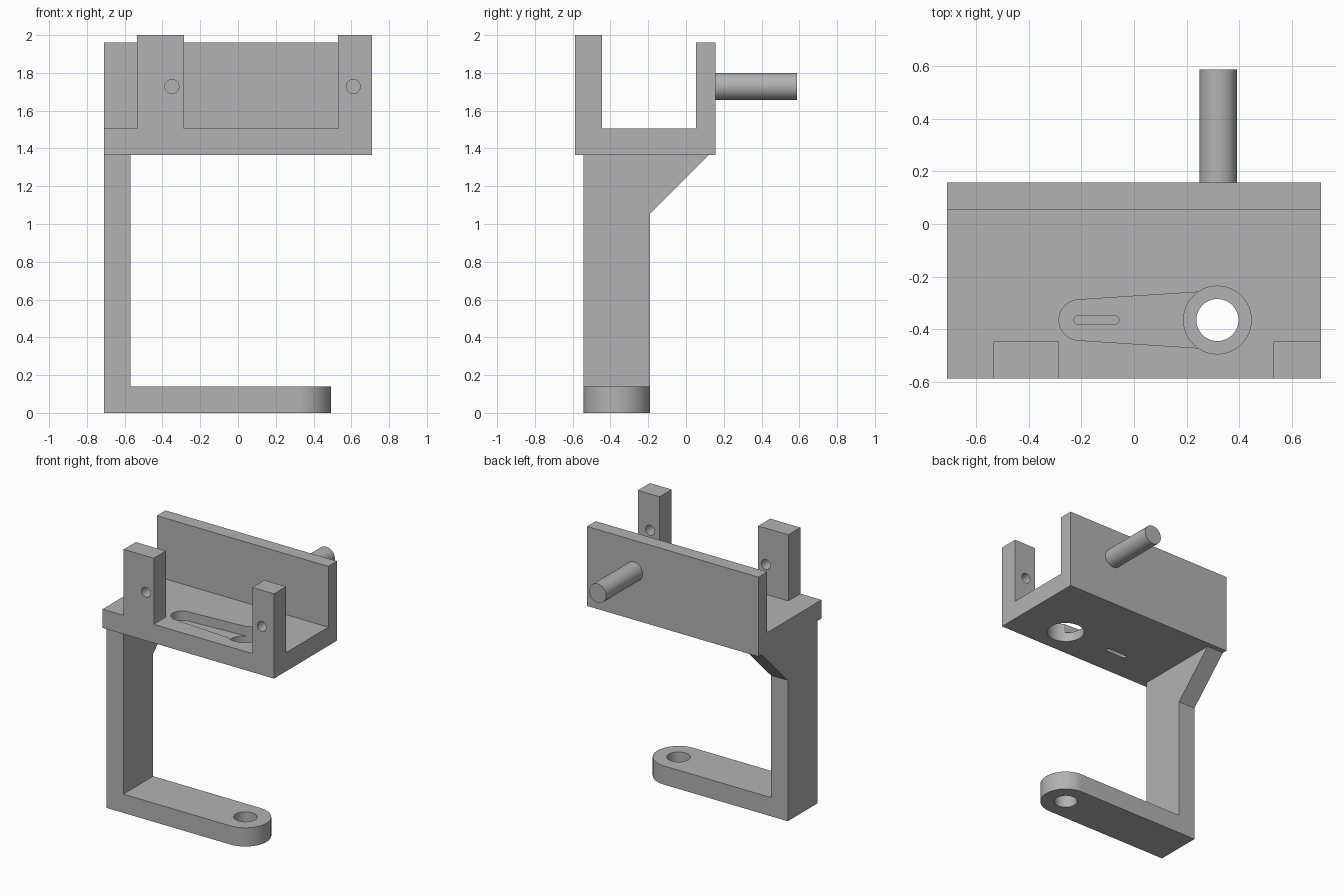
import bpy
import bmesh
from math import cos, sin, pi, radians

cube = bpy.data.objects.get("Cube")
if cube:
    bpy.data.objects.remove(cube, do_unlink=True)

grey = bpy.data.materials.new("plain grey")
grey.use_nodes = True
COLOUR = (0.45, 0.45, 0.45, 1)
grey.diffuse_color = COLOUR
grey.node_tree.nodes["Principled BSDF"].inputs["Base Color"].default_value = COLOUR

# Where each prism outline (u, v) and depth w go
PLACE = {
    "x": lambda u, v, w: (w, u, v),
    "y": lambda u, v, w: (u, w, v),
    "z": lambda u, v, w: (u, v, w),
}


def prism(name, outline, axis, lo, hi):
    """Extrude a closed outline along an axis from lo to hi."""
    bm = bmesh.new()
    face = bm.faces.new([bm.verts.new(PLACE[axis](u, v, lo)) for u, v in outline])
    top = bmesh.ops.extrude_face_region(bm, geom=[face])["geom"]
    for vert in top:
        if isinstance(vert, bmesh.types.BMVert):
            vert.co["xyz".index(axis)] = hi
    bmesh.ops.recalc_face_normals(bm, faces=bm.faces)
    mesh = bpy.data.meshes.new(name)
    bm.to_mesh(mesh)
    bm.free()
    mesh.materials.append(grey)
    obj = bpy.data.objects.new(name, mesh)
    bpy.context.collection.objects.link(obj)
    return obj


def rect(u0, u1, v0, v1):
    return [(u0, v0), (u1, v0), (u1, v1), (u0, v1)]


def arc(u, v, r, start=0, sweep=360, steps=48):
    count = steps if sweep == 360 else steps + 1
    angles = [radians(start + sweep * i / steps) for i in range(count)]
    return [(u + r * cos(a), v + r * sin(a)) for a in angles]


def combine(target, other, operation):
    """Apply a boolean with another part, then discard that part."""
    mod = target.modifiers.new("join", "BOOLEAN")
    mod.object, mod.operation, mod.solver = other, operation, "EXACT"
    bpy.context.view_layer.objects.active = target
    bpy.ops.object.modifier_apply(modifier=mod.name)
    bpy.data.objects.remove(other, do_unlink=True)


def finish(obj):
    bpy.ops.object.select_all(action="DESELECT")
    obj.select_set(True)
    bpy.context.view_layer.objects.active = obj
    bpy.ops.object.shade_smooth_by_angle(angle=radians(30))


SIDE = 0.71                  # half width
FRONT, BACK = -0.588, 0.157  # cradle depth
WALL = 0.054                 # inner face of the back wall
BASE, FLOOR = 1.365, 1.505   # cradle floor slab
PIVOT_X, PIVOT_Y = 0.317, -0.365
PIN_Z = 1.728

# Cradle: floor and back wall in one profile
cradle = prism("cradle", [(FRONT, BASE), (BACK, BASE), (BACK, 1.96),
                          (WALL, 1.96), (WALL, FLOOR), (FRONT, FLOOR)],
               "x", -SIDE, SIDE)

# Front posts, each with a pin hole
for x0, x1, hole_x in ((-0.535, -0.286, -0.35), (0.53, SIDE, 0.61)):
    combine(cradle, prism("post", rect(x0, x1, BASE, 2), "y", FRONT, -0.446), "UNION")
    combine(cradle, prism("pin_hole", arc(hole_x, PIN_Z, 0.037, steps=32),
                          "y", FRONT - 0.1, -0.4), "DIFFERENCE")

# Pivot hole, lever pocket and screw slot in the floor
combine(cradle, prism("pivot_hole", arc(PIVOT_X, PIVOT_Y, 0.129),
                      "z", BASE - 0.1, FLOOR + 0.1), "DIFFERENCE")
pocket = arc(-0.208, PIVOT_Y, 0.077, 94, 172, 24)
pocket += [(0.3, PIVOT_Y - 0.11), (0.3, PIVOT_Y + 0.11)]
combine(cradle, prism("lever_pocket", pocket, "z", 1.435, FLOOR + 0.1), "DIFFERENCE")
slot = arc(-0.213, PIVOT_Y, 0.016, 90, 180, 12) + arc(-0.073, PIVOT_Y, 0.016, -90, 180, 12)
combine(cradle, prism("screw_slot", slot, "z", BASE - 0.1, FLOOR), "DIFFERENCE")
finish(cradle)

# Peg on the back wall
finish(prism("rear_peg", arc(0.32, PIN_Z, 0.071), "y", BACK, 0.588))

# Side column with its sloping brace
ARM_FRONT, ARM_BACK = -0.542, -0.19
arm = prism("support_arm", [(ARM_FRONT, 0), (ARM_BACK, 0), (ARM_BACK, 1.055),
                            (0.12, BASE), (ARM_FRONT, BASE)], "x", -SIDE, -0.57)

# Foot bar with a rounded end and pivot hole
radius = (ARM_BACK - ARM_FRONT) / 2
foot = [(-SIDE, ARM_BACK), (-SIDE, ARM_FRONT)]
foot += arc(PIVOT_X, (ARM_FRONT + ARM_BACK) / 2, radius, -90, 180, 32)
combine(arm, prism("foot_bar", foot, "z", 0, 0.14), "UNION")
combine(arm, prism("foot_hole", arc(PIVOT_X, PIVOT_Y, 0.08), "z", -0.1, 0.3), "DIFFERENCE")
finish(arm)
